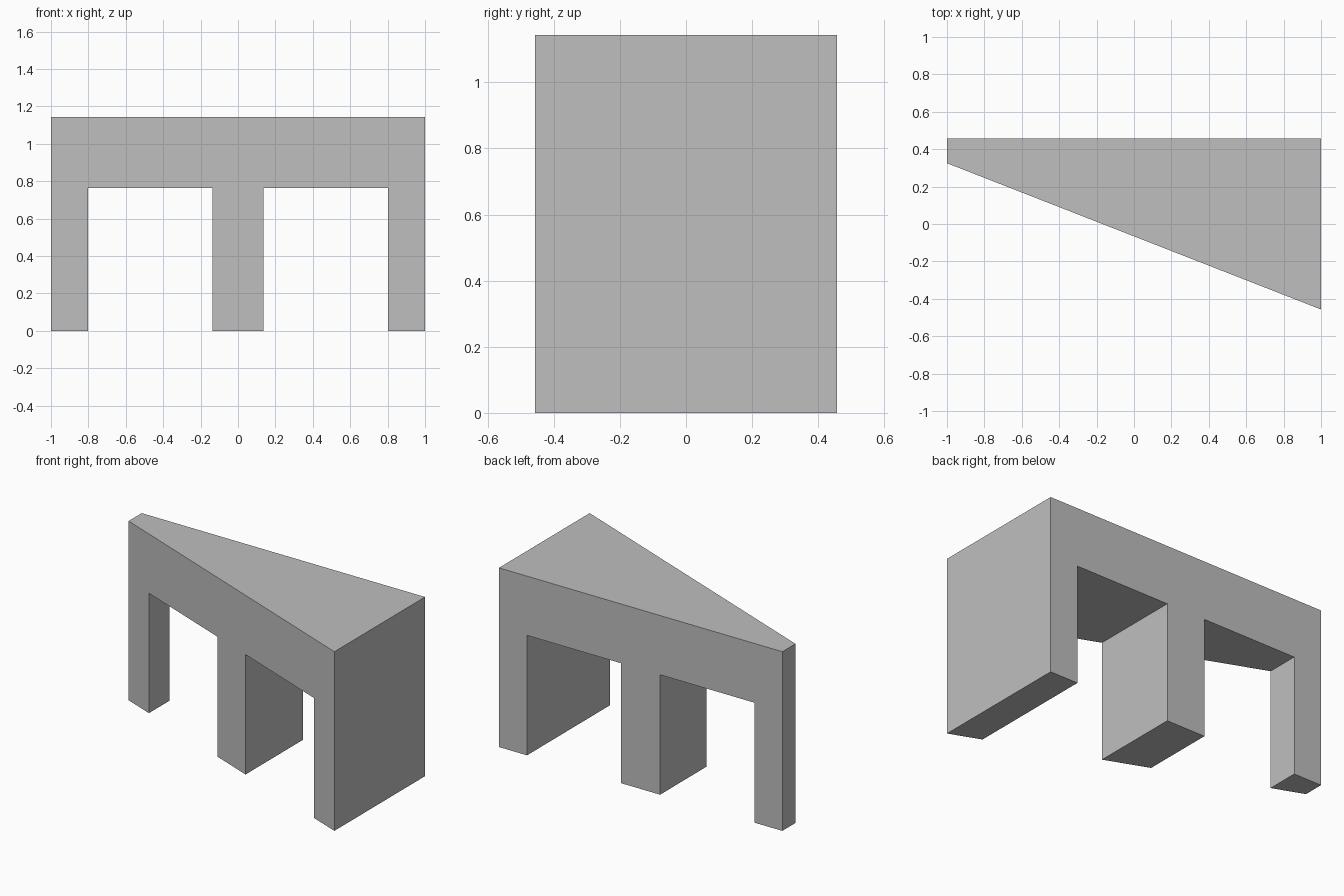
import bpy
import bmesh

cube = bpy.data.objects.get("Cube")
if cube:
    bpy.data.objects.remove(cube, do_unlink=True)

HEIGHT, OPENING, BACK = 1.143, 0.765, 0.457
LEG_INNER, MID_HALF = 0.802, 0.137

# Plain grey finish
grey = bpy.data.materials.new("plain_grey")
grey.use_nodes = True
colour = (0.52, 0.52, 0.52, 1)
grey.diffuse_color = colour
grey.node_tree.nodes["Principled BSDF"].inputs["Base Color"].default_value = colour


def front_y(x):
    """Depth of the slanted front at a given x."""
    return -0.066 - 0.391 * x


# Front outline: a beam on three legs, mirrored from its right half
half = [(MID_HALF, 0), (MID_HALF, OPENING), (LEG_INNER, OPENING),
        (LEG_INNER, 0), (1, 0), (1, HEIGHT)]
outline = half + [(-x, z) for x, z in reversed(half)]

# Wedge body: outline joined from the slanted front to the straight back
bm = bmesh.new()
front = [bm.verts.new((x, front_y(x), z)) for x, z in outline]
back = [bm.verts.new((x, BACK, z)) for x, z in outline]
bm.faces.new(front)
bm.faces.new(back[::-1])
for i in range(len(outline)):
    j = (i + 1) % len(outline)
    bm.faces.new((front[j], front[i], back[i], back[j]))
bmesh.ops.recalc_face_normals(bm, faces=bm.faces)

mesh = bpy.data.meshes.new("wedge_bridge")
bm.to_mesh(mesh)
bm.free()
mesh.materials.append(grey)
bridge = bpy.data.objects.new("wedge_bridge", mesh)
bpy.context.collection.objects.link(bridge)
